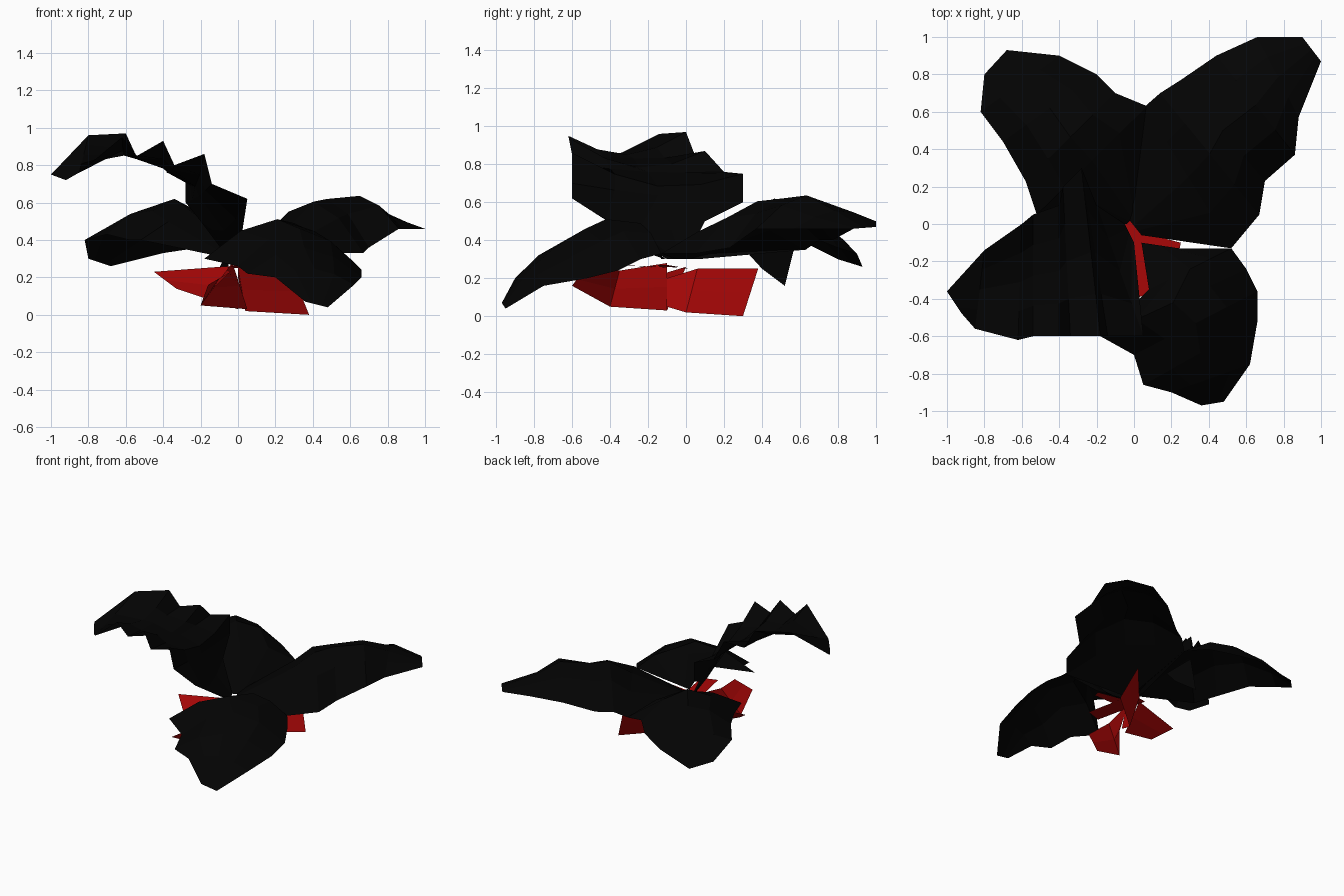
import bpy
import bmesh
from math import sin, pi
from mathutils import Vector

default_cube = bpy.data.objects.get("Cube")
if default_cube:
    bpy.data.objects.remove(default_cube, do_unlink=True)


def make_material(name, red_value, other_value):
    colour = (red_value, other_value, other_value, 1)
    material = bpy.data.materials.new(name)
    material.use_nodes = True
    material.diffuse_color = colour
    shader = material.node_tree.nodes["Principled BSDF"]
    shader.inputs["Base Color"].default_value = colour
    shader.inputs["Roughness"].default_value = 0.9
    return material


black = make_material("petal black", 0.001, 0.001)
red = make_material("sepal red", 0.38, 0.002)


def loft(name, material, first_edge, second_edge, lift=0, pleat=0, columns=4):
    """Stretch a faceted sheet between two edges.

    lift arches the middle along the length, most strongly past half way.
    pleat sinks the middle of every other row, so that only the edges zigzag.
    """
    mesh = bpy.data.meshes.new(name)
    bm = bmesh.new()
    rows = []
    last_row = len(first_edge) - 1
    for i, (first, second) in enumerate(zip(first_edge, second_edge)):
        start, end = Vector(first), Vector(second)
        bow = lift * sin(pi * (i / last_row) ** 1.3)
        if i > 0 and i % 2 == 0:
            bow -= pleat
        row = []
        for j in range(columns + 1):
            t = j / columns
            point = start.lerp(end, t)
            point.z += bow * sin(pi * t)
            row.append(bm.verts.new(point))
        rows.append(row)
    for upper, lower in zip(rows, rows[1:]):
        for j in range(columns):
            bm.faces.new((upper[j], lower[j], lower[j + 1], upper[j + 1]))
    bmesh.ops.recalc_face_normals(bm, faces=bm.faces)
    if sum(face.normal.z for face in bm.faces) < 0:
        bmesh.ops.reverse_faces(bm, faces=bm.faces)
    bm.to_mesh(mesh)
    bm.free()
    mesh.materials.append(material)
    obj = bpy.data.objects.new(name, mesh)
    bpy.context.scene.collection.objects.link(obj)
    return obj


# Raised petal with pleated edges, from the tip to the root
loft("raised_petal", black,
     [(-.92, -.48, .72), (-.85, -.56, .76), (-.62, -.62, .95), (-.54, -.6, .85),
      (-.4, -.6, .93), (-.34, -.6, .8), (-.18, -.6, .86), (-.14, -.6, .7),
      (.05, -.6, .62), (0, -.1, .3)],
     [(-1, -.36, .75), (-.8, -.14, .96), (-.6, 0, .97), (-.54, .05, .84),
      (-.4, .1, .87), (-.38, .2, .76), (-.28, .3, .75), (-.28, .3, .6),
      (-.2, .1, .5), (-.05, 0, .3)],
     lift=-.02, pleat=.1)

# Arched petal at the back on the left side
loft("back_left_petal", black,
     [(1, .87, .46), (.88, .57, .46), (.86, .37, .46), (.7, .23, .36),
      (.67, .05, .33), (.52, -.13, .33), (.04, -.06, .3)],
     [(.9, 1, .47), (.66, 1, .5), (.44, .9, .47), (.25, .77, .4),
      (.14, .7, .4), (.06, .63, .35), (-.04, .04, .3)],
     lift=.25)

# Arched petal at the back on the right side
loft("back_right_petal", black,
     [(-.8, .8, .3), (-.82, .6, .4), (-.7, .44, .43), (-.58, .23, .4),
      (-.52, .05, .4), (-.04, 0, .3)],
     [(-.68, .93, .26), (-.4, .9, .33), (-.2, .8, .36), (-.1, .7, .4),
      (.07, .63, .35), (.02, .06, .3)],
     lift=.22)

# Small fold hanging between the two back petals
loft("petal_fold", black,
     [(-.05, .57, .36), (-.05, .3, .36)],
     [(-.14, .52, .16), (-.05, .4, .25)], columns=1)

# Drooping petal at the front
loft("front_petal", black,
     [(.36, -.97, .07), (.2, -.9, .2), (.05, -.86, .22), (0, -.7, .26),
      (-.18, -.6, .3), (.08, -.35, .38), (.04, -.1, .3)],
     [(.48, -.95, .04), (.62, -.75, .16), (.66, -.52, .2), (.66, -.36, .24),
      (.6, -.24, .3), (.52, -.13, .33), (.24, -.13, .3)],
     lift=.22)

# Red sepals hanging under the petals
loft("front_sepal", red,
     [(-.04, -.55, .23), (-.06, -.35, .24), (-.03, -.1, .28)],
     [(-.16, -.6, .16), (-.2, -.4, .05), (.05, -.1, .03)], columns=2)
loft("right_sepal", red,
     [(-.45, -.1, .23), (-.05, 0, .26)],
     [(-.33, -.2, .14), (0, -.1, .03)], columns=2)
loft("back_sepal", red,
     [(.28, .38, .25), (0, .06, .25), (0, -.1, .2)],
     [(.38, .3, 0), (.04, 0, .02), (.03, -.1, .05)], columns=2)

# Slim red throat showing through the seams where the petals meet
loft("long_throat", red,
     [(-.07, .04, .25), (0, -.4, .27)],
     [(.06, .06, .25), (.12, -.36, .27)], columns=1)
loft("side_throat", red,
     [(.02, -.04, .26), (.25, -.1, .27)],
     [(.03, -.14, .26), (.24, -.15, .27)], columns=1)
